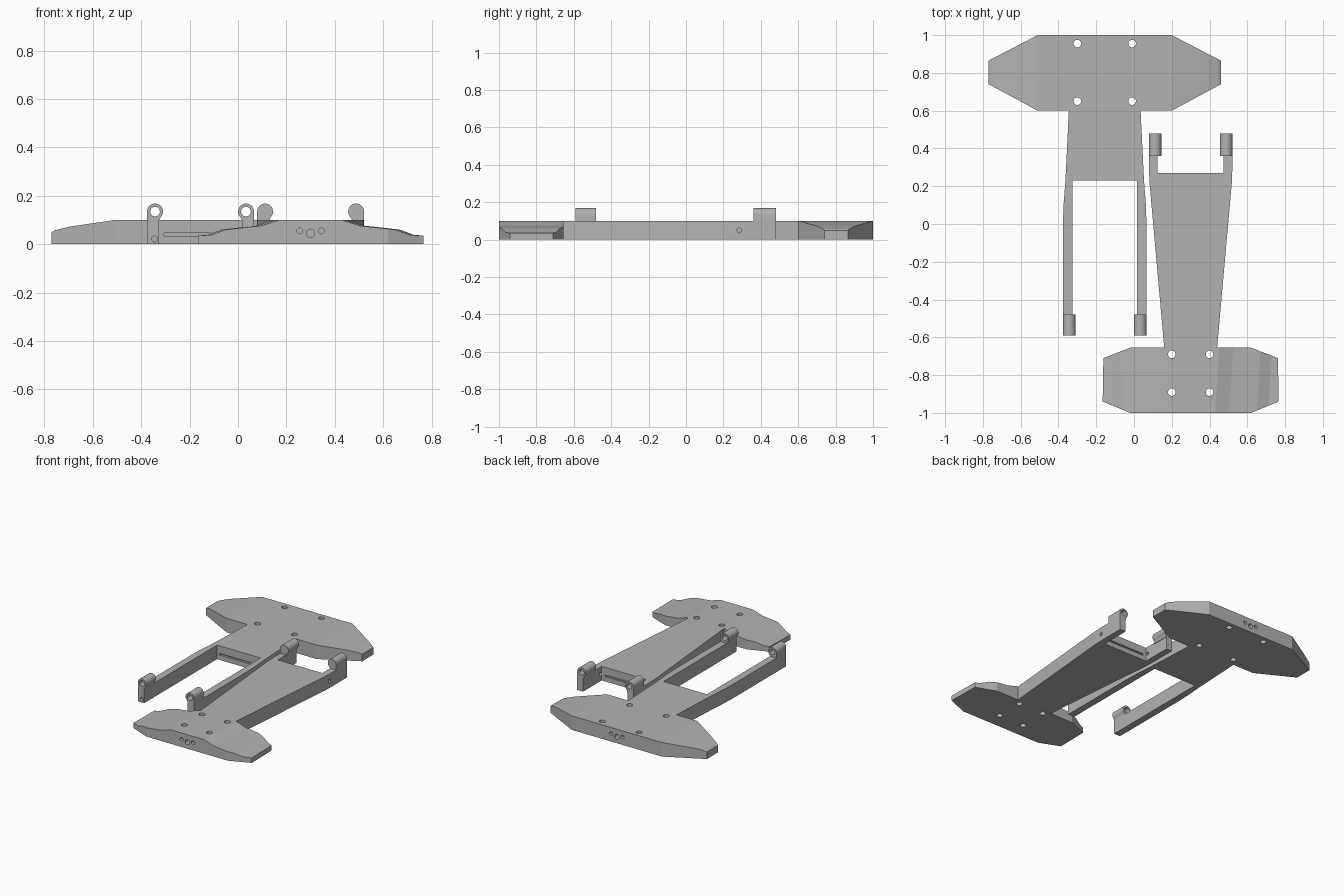
import bpy, bmesh, math
from mathutils import Vector, Matrix

if "Cube" in bpy.data.objects:
    bpy.data.objects.remove(bpy.data.objects["Cube"])

grey = bpy.data.materials.new("plain grey")
grey.diffuse_color = (0.45, 0.45, 0.45, 1)
grey.use_nodes = True
grey.node_tree.nodes["Principled BSDF"].inputs["Base Color"].default_value = grey.diffuse_color


def finish(bm, name):
    bmesh.ops.recalc_face_normals(bm, faces=bm.faces[:])
    me = bpy.data.meshes.new(name)
    bm.to_mesh(me)
    bm.free()
    me.materials.append(grey)
    ob = bpy.data.objects.new(name, me)
    bpy.context.collection.objects.link(ob)
    return ob


def extrude(bm, pts, vec):
    """Closed prism from a 3D outline pushed along vec."""
    face = bm.faces.new([bm.verts.new(p) for p in pts])
    res = bmesh.ops.extrude_face_region(bm, geom=[face], use_keep_orig=True)
    moved = [v for v in res["geom"] if isinstance(v, bmesh.types.BMVert)]
    bmesh.ops.translate(bm, verts=moved, vec=vec)


def cylinder(bm, centre, radius, length, axis):
    turn = {"x": Matrix.Rotation(math.pi / 2, 4, "Y"),
            "y": Matrix.Rotation(math.pi / 2, 4, "X"),
            "z": Matrix.Identity(4)}[axis]
    bmesh.ops.create_cone(bm, cap_ends=True, segments=24, radius1=radius, radius2=radius,
                          depth=length, matrix=Matrix.Translation(centre) @ turn)


def cut(ob, holes, slots=()):
    """Drill holes (centre, radius, length, axis) and box slots (centre, size)."""
    bm = bmesh.new()
    for h in holes:
        cylinder(bm, *h)
    for c, s in slots:
        bmesh.ops.create_cube(bm, size=1, matrix=Matrix.Translation(c) @ Matrix.Diagonal((*s, 1)))
    cutter = finish(bm, "cutter")
    cutter.hide_render = True
    mod = ob.modifiers.new("holes", "BOOLEAN")
    mod.operation, mod.solver, mod.object = "DIFFERENCE", "EXACT", cutter
    bpy.context.view_layer.objects.active = ob
    bpy.ops.object.modifier_apply(modifier=mod.name)
    bpy.data.objects.remove(cutter)


def foot(name, cx, cy, outline, profile, slant):
    """Winged plate: plan outline split into strips whose top follows the profile."""
    def height(u):
        for (u0, z0), (u1, z1) in zip(profile, profile[1:]):
            if u <= u1:
                return z0 + (z1 - z0) * max(0, u - u0) / (u1 - u0)
        return profile[-1][1]

    bm = bmesh.new()
    bm.faces.new([bm.verts.new((x, y, 0)) for x, y in outline])
    for side in (-1, 1):
        for u, _ in profile[1:-1]:
            bmesh.ops.bisect_plane(bm, geom=bm.verts[:] + bm.edges[:] + bm.faces[:], dist=1e-5,
                                   plane_co=(cx + side * u, cy, 0),
                                   plane_no=Vector((side, -slant, 0)).normalized())
    res = bmesh.ops.extrude_face_region(bm, geom=bm.faces[:], use_keep_orig=True)
    for v in res["geom"]:
        if isinstance(v, bmesh.types.BMVert):
            v.co.z = height(abs(v.co.x - cx) - slant * (v.co.y - cy))
    return finish(bm, name)


def mirrored(cx, half):
    """Plan outline from its right half."""
    return [(cx + x, y) for x, y in half] + [(cx - x, y) for x, y in reversed(half)]


def stem(name, cx, half):
    bm = bmesh.new()
    extrude(bm, [(x, y, 0) for x, y in mirrored(cx, half)], (0, 0, 0.1))
    return finish(bm, name)


def lug(name, edge, side, y0, y1, bore_y, bore_len):
    """Rounded hinge eye over an arm; the outer face is flush with the arm."""
    r, z = 0.033, 0.135
    cx = edge - side * r
    arc = [math.radians(a) for a in range(0, 226, 15)]
    pts = [(cx + side * r * math.cos(a), y0, z + r * math.sin(a)) for a in arc]
    pts += [(edge - side * 0.05, y0, 0.1), (edge - side * 0.05, y0, 0.09), (edge, y0, 0.09)]
    bm = bmesh.new()
    extrude(bm, pts, (0, y1 - y0, 0))
    ob = finish(bm, name)
    cut(ob, [((cx, bore_y, z), 0.02, bore_len, "y")])
    bpy.ops.object.select_all(action="DESELECT")
    ob.select_set(True)
    bpy.context.view_layer.objects.active = ob
    bpy.ops.object.shade_smooth_by_angle(angle=math.radians(30))


# Rear foot with bolt holes and end sockets
A = -0.155
rear = foot("rear_foot", A, 0.8,
            mirrored(A, [(0.355, 0.6), (0.615, 0.74), (0.615, 0.865), (0.355, 1.0)]),
            [(0, 0.1), (0.355, 0.1), (0.545, 0.072), (0.6, 0.058), (0.615, 0.05)], 0)
cut(rear, [((x, y, 0.05), 0.02, 0.3, "z") for x in (-0.3, -0.01) for y in (0.65, 0.955)]
    + [((A + dx, 1.0, z), r, 0.1, "y") for dx, z, r in
       ((-0.045, 0.055, 0.012), (0, 0.045, 0.017), (0.045, 0.055, 0.012))])

# Rear fork: neck and two long arms
fork = stem("rear_fork", A, [(0.19, 0.6), (0.208, 0.23), (0.218, 0.1), (0.221, 0),
                             (0.221, -0.59), (0.171, -0.59), (0.171, 0.23)])
cut(fork, [((A + s * 0.19, -0.59, 0.022), 0.012, 0.1, "y") for s in (-1, 1)],
    [((A, 0.23, 0.04), (0.3, 0.03, 0.012))])
for s, n in ((-1, "left"), (1, "right")):
    lug("rear_hinge_" + n, A + s * 0.221, s, -0.59, -0.48, -0.535, 0.3)

# Front foot with slanted stepped wings
B = 0.3
front = foot("front_foot", B, -0.83,
             mirrored(B, [(0.32, -1.0), (0.466, -0.94), (0.462, -0.71), (0.32, -0.655)]),
             [(0, 0.1), (0.14, 0.1), (0.215, 0.076), (0.29, 0.068), (0.36, 0.06),
              (0.42, 0.038), (0.48, 0.035)], 0.06)
cut(front, [((x, y, 0.05), 0.02, 0.3, "z") for x in (0.2, 0.4) for y in (-0.69, -0.89)]
    + [((B + dx, -1.0, z), r, 0.1, "y") for dx, z, r in
       ((-0.045, 0.055, 0.012), (0, 0.045, 0.017), (0.045, 0.055, 0.012))])

# Front tapered stem with two short arms
body = stem("front_stem", B, [(0.14, -0.655), (0.218, 0.22), (0.221, 0.3), (0.221, 0.48),
                              (0.175, 0.48), (0.175, 0.27)])
cut(body, [((B, 0.285, 0.05), 0.012, 0.6, "x")], [((B, 0.27, 0.04), (0.3, 0.02, 0.012))])
for s, n in ((-1, "left"), (1, "right")):
    lug("front_hinge_" + n, B + s * 0.221, s, 0.36, 0.48, 0.48, 0.16)
